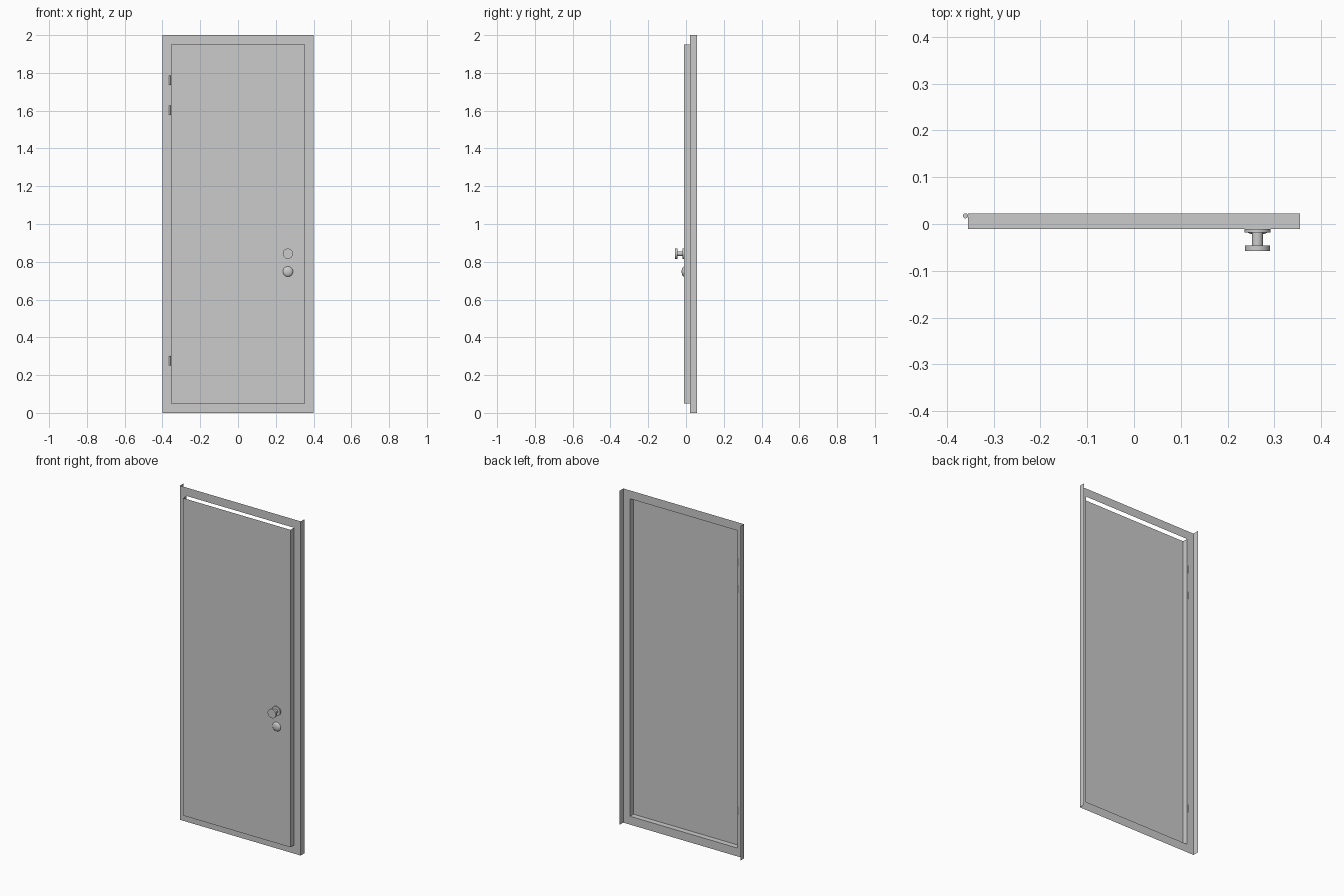
import bpy, bmesh, math
from mathutils import Matrix

if "Cube" in bpy.data.objects:
    bpy.data.objects.remove(bpy.data.objects["Cube"])

W, H = 0.40, 2.0                  # frame half width, height
DW, Z0, Z1 = 0.355, 0.05, 1.95    # door half width, bottom, top
YD, YF, YB = -0.011, 0.022, 0.058 # door face, frame face, back edge


def sheet(name, quads):
    bm = bmesh.new()
    for q in quads:
        bm.faces.new([bm.verts.new(p) for p in q])
    bmesh.ops.remove_doubles(bm, verts=bm.verts, dist=1e-5)
    me = bpy.data.meshes.new(name)
    bm.to_mesh(me)
    bm.free()
    ob = bpy.data.objects.new(name, me)
    bpy.context.collection.objects.link(ob)
    return ob


def upright(x0, x1, z0, z1, y):
    return [(x0, y, z0), (x1, y, z0), (x1, y, z1), (x0, y, z1)]


def side(x, y0, y1, z0, z1):
    q = [(x, y0, z0), (x, y1, z0), (x, y1, z1), (x, y0, z1)]
    return q if x > 0 else q[::-1]


def lathe(name, profile, x, z, segs=32):
    # profile: (radius, y) turned around an axis along y
    bm = bmesh.new()
    vs = [bm.verts.new((r, y, 0)) for r, y in profile]
    es = [bm.edges.new(p) for p in zip(vs, vs[1:])]
    bmesh.ops.spin(bm, geom=vs + es, cent=(0, 0, 0), axis=(0, 1, 0),
                   angle=2 * math.pi, steps=segs)
    bmesh.ops.remove_doubles(bm, verts=bm.verts, dist=1e-5)
    bmesh.ops.recalc_face_normals(bm, faces=bm.faces)
    bmesh.ops.translate(bm, verts=bm.verts, vec=(x, 0, z))
    me = bpy.data.meshes.new(name)
    bm.to_mesh(me)
    bm.free()
    ob = bpy.data.objects.new(name, me)
    bpy.context.collection.objects.link(ob)
    smooth(ob)


def smooth(ob):
    bpy.ops.object.select_all(action='DESELECT')
    ob.select_set(True)
    bpy.context.view_layer.objects.active = ob
    bpy.ops.object.shade_smooth_by_angle()


# Thin sheet frame: front ring and two side returns, open top and bottom
sheet("door_frame", [
    upright(-W, -DW, 0, Z0, YF), upright(-DW, DW, 0, Z0, YF), upright(DW, W, 0, Z0, YF),
    upright(-W, -DW, Z0, Z1, YF), upright(DW, W, Z0, Z1, YF),
    upright(-W, -DW, Z1, H, YF), upright(-DW, DW, Z1, H, YF), upright(DW, W, Z1, H, YF),
    side(W, YF, YB, 0, Z0), side(W, YF, YB, Z0, Z1), side(W, YF, YB, Z1, H),
    side(-W, YF, YB, 0, Z0), side(-W, YF, YB, Z0, Z1), side(-W, YF, YB, Z1, H)])

# Door panel: front, sides and bottom, open at top and back
sheet("door_panel", [
    upright(-DW, DW, Z0, Z1, YD),
    side(DW, YD, YF, Z0, Z1), side(-DW, YD, YF, Z0, Z1),
    [(-DW, YF, Z0), (DW, YF, Z0), (DW, YD, Z0), (-DW, YD, Z0)]])

# Handle: rosette, neck and round grip
lathe("door_knob", [(0.028, YD), (0.028, -0.018), (0.012, -0.018),
                    (0.012, -0.046), (0.027, -0.046), (0.027, -0.058),
                    (0, -0.058)], 0.264, 0.843)

# Shallow domed lock cover
R, D = 0.027, 0.012
dome = [(R * math.cos(a), YD - D * math.sin(a))
        for a in (i * math.pi / 12 for i in range(7))]
lathe("lock_cover", dome, 0.264, 0.748)

# Hinge barrels
for i, z in enumerate((1.762, 1.602, 0.275)):
    bpy.ops.mesh.primitive_cylinder_add(vertices=16, radius=0.0055, depth=0.05,
                                        location=(-0.3605, 0.0175, z))
    ob = bpy.context.object
    ob.name = f"hinge_{i + 1}"
    smooth(ob)
